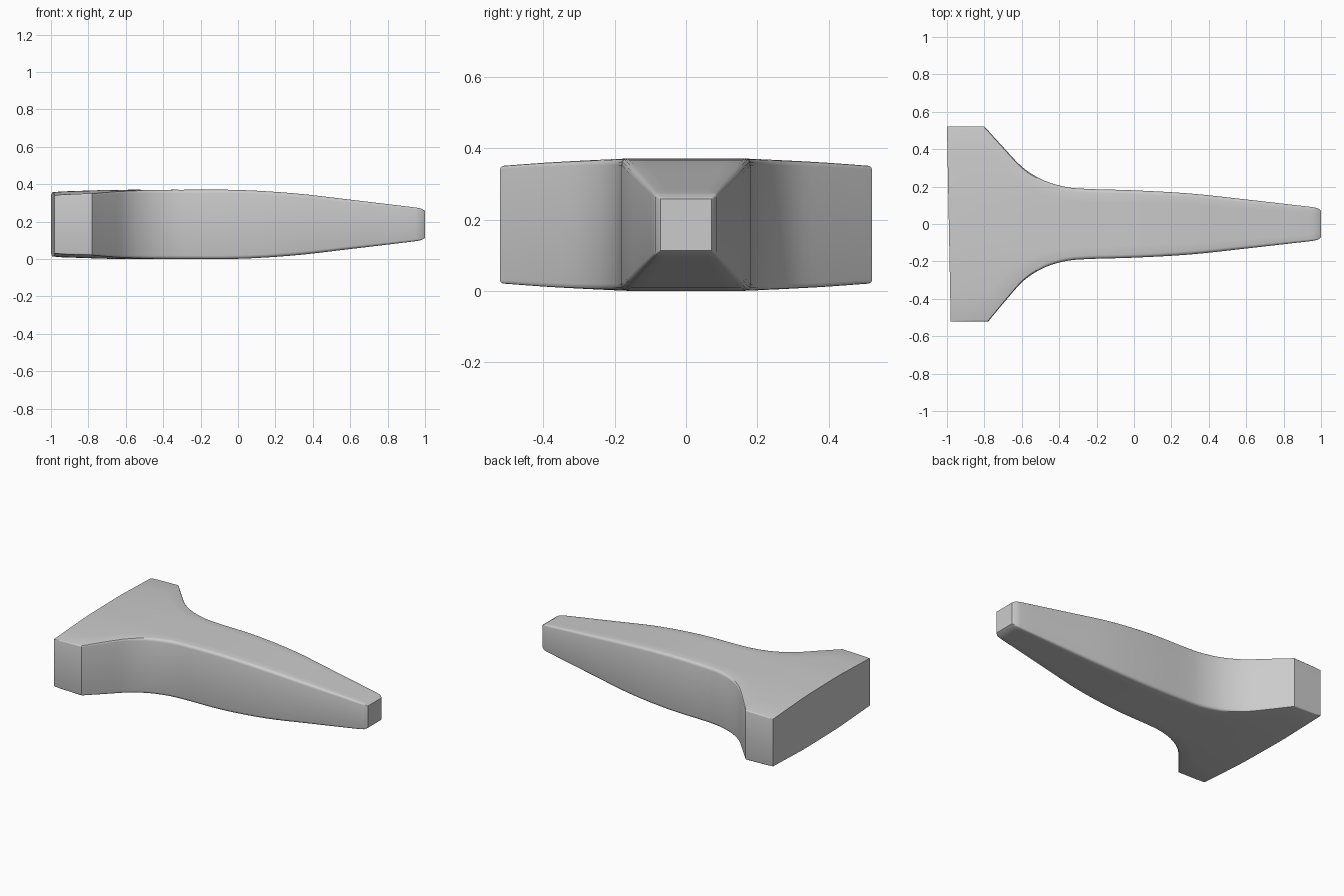
import bpy, bmesh, math

if "Cube" in bpy.data.objects:
    bpy.data.objects.remove(bpy.data.objects["Cube"])

# Stations along the length: x, half width, half height, edge rounding
KEYS = [(-1, .522, .172, .004), (-.95, .522, .176, .006), (-.8, .522, .181, .010),
        (-.7, .410, .184, .012), (-.6, .305, .185, .014), (-.5, .241, .185, .016),
        (-.4, .206, .185, .018), (-.3, .190, .185, .018), (0, .180, .184, .018),
        (.3, .163, .166, .018), (.6, .131, .132, .016), (.95, .091, .090, .010),
        (.98, .085, .084, .006), (1, .072, .072, .001)]
MID_Z = .19


def spline(a, b, c, d, t):
    """Smooth (non-uniform Hermite) interpolation between stations b and c."""
    span = c[0] - b[0]
    out = [b[0] + span * t]
    for i in (1, 2, 3):
        m0 = (c[i] - a[i]) / (c[0] - a[0]) * span
        m1 = (d[i] - b[i]) / (d[0] - b[0]) * span
        out.append((2*t**3 - 3*t**2 + 1) * b[i] + (t**3 - 2*t**2 + t) * m0
                   + (3*t**2 - 2*t**3) * c[i] + (t**3 - t**2) * m1)
    return out


def stations():
    rows = [list(KEYS[0]), list(KEYS[1]), list(KEYS[2])]
    for i in range(2, 11):
        a = KEYS[i - 1] if i > 2 else (-.9, .634, .178, .008)
        d = KEYS[i + 2] if i < 10 else (1.3, .052, .048, .004)
        for k in range(1, 5):
            rows.append(spline(a, KEYS[i], KEYS[i + 1], d, k / 4))
    return rows + [list(KEYS[12]), list(KEYS[13])]


def section(w, h, r):
    """Closed rounded section; the top falls slightly towards wide flange tips."""
    fall = lambda y: .016 * max(0, y - .18) / .34
    flat = w - r
    quarter = []
    for f in (.2, .4, .7):
        y = flat * f
        quarter.append((y, h - fall(y)))
    top = h - fall(flat)
    for k in range(4):
        a = math.pi / 6 * k
        quarter.append((flat + r * math.sin(a), top - r + r * math.cos(a)))
    half = quarter + [(y, -z) for y, z in reversed(quarter)]
    return half + [(-y, z) for y, z in reversed(half)]


# Tapered body with flared end, lofted through the sections
bm = bmesh.new()
rings = []
for x, w, h, r in stations():
    lean = min(1, max(0, (-.4 - x) / .4))
    rings.append([bm.verts.new((x + lean * .01 * (1 - y / .522), y, MID_Z + z))
                  for y, z in section(w, h, r)])
for p, q in zip(rings, rings[1:]):
    for i in range(len(p)):
        j = (i + 1) % len(p)
        bm.faces.new((p[i], p[j], q[j], q[i]))
bm.faces.new(rings[0])
bm.faces.new(rings[-1])
bmesh.ops.recalc_face_normals(bm, faces=bm.faces)
low = min(v.co.z for v in bm.verts)
bmesh.ops.translate(bm, verts=bm.verts, vec=(0, 0, -low))

mesh = bpy.data.meshes.new("flared_wedge")
bm.to_mesh(mesh)
bm.free()
body = bpy.data.objects.new("flared_wedge", mesh)
bpy.context.collection.objects.link(body)
bpy.context.view_layer.objects.active = body
body.select_set(True)
bpy.ops.object.shade_smooth_by_angle(angle=math.radians(32))
